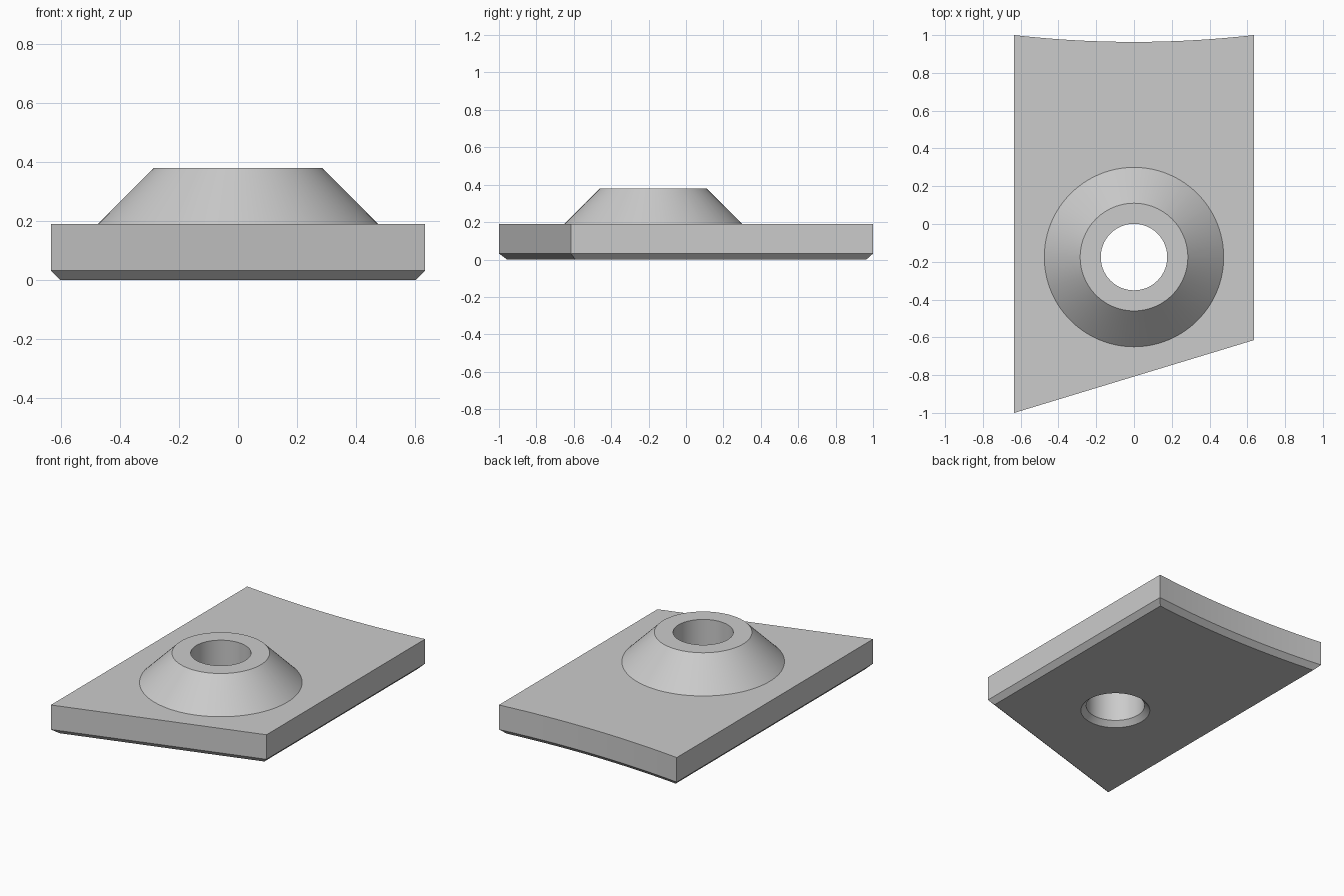
import bpy, bmesh, math
from mathutils import Vector

cube = bpy.data.objects.get("Cube")
if cube:
    bpy.data.objects.remove(cube, do_unlink=True)

HALF_W = 0.634          # half width of the plate
PLATE_TOP = 0.19
TOP = 0.38
CHAMFER = 0.032
CENTRE = Vector((0, -0.175, 0))
HOLE_R = 0.176
SEGMENTS = 96

grey = bpy.data.materials.new("light grey")
grey.use_nodes = True
colour = (0.6, 0.6, 0.6, 1)
grey.diffuse_color = colour
grey.node_tree.nodes["Principled BSDF"].inputs["Base Color"].default_value = colour


def make_object(name, bm):
    bmesh.ops.recalc_face_normals(bm, faces=bm.faces)
    mesh = bpy.data.meshes.new(name)
    bm.to_mesh(mesh)
    bm.free()
    mesh.materials.append(grey)
    obj = bpy.data.objects.new(name, mesh)
    bpy.context.collection.objects.link(obj)
    return obj


def inset(points, d):
    """Move each side of a counter-clockwise outline inwards by d."""
    result = []
    for i, p in enumerate(points):
        a = (p - points[i - 1]).normalized()
        b = (points[(i + 1) % len(points)] - p).normalized()
        na, nb = Vector((-a.y, a.x)), Vector((-b.y, b.x))
        result.append(p + (na + nb) * d / (1 + na.dot(nb)))
    return result


def loft(name, layers):
    """Solid from stacked outlines given as (points, z)."""
    bm = bmesh.new()
    rings = [[bm.verts.new((p.x, p.y, z)) for p in pts] for pts, z in layers]
    for low, high in zip(rings, rings[1:]):
        n = len(low)
        for i in range(n):
            j = (i + 1) % n
            bm.faces.new((low[i], low[j], high[j], high[i]))
    bm.faces.new(rings[0][::-1])
    bm.faces.new(rings[-1])
    return make_object(name, bm)


def circle(r):
    angles = [math.tau * i / SEGMENTS for i in range(SEGMENTS)]
    return [Vector((CENTRE.x + r * math.cos(a), CENTRE.y + r * math.sin(a))) for a in angles]


# Plate: slanted front edge, hollow curved back edge, chamfered underside
SAG = 0.036
arc_r = (HALF_W ** 2 + SAG ** 2) / (2 * SAG)
arc_angle = math.asin(HALF_W / arc_r)
outline = [Vector((-HALF_W, -1)), Vector((HALF_W, -0.615))]
for i in range(25):
    a = arc_angle * (1 - i / 12)
    outline.append(Vector((arc_r * math.sin(a), 1 - SAG + arc_r * (1 - math.cos(a)))))
plate = loft("mounting_plate", [(inset(outline, CHAMFER), 0), (outline, CHAMFER),
                                (outline, PLATE_TOP)])

# Conical boss, sunk slightly into the plate
boss = loft("conical_boss", [(circle(0.3), 0.1), (circle(0.475), PLATE_TOP),
                             (circle(0.285), TOP)])

# Through hole with a chamfered lower rim
hole = loft("hole_cutter", [(circle(HOLE_R + 2 * CHAMFER), -CHAMFER),
                            (circle(HOLE_R), CHAMFER), (circle(HOLE_R), TOP + 0.1)])

bpy.context.view_layer.objects.active = plate
for tool, operation in ((boss, "UNION"), (hole, "DIFFERENCE")):
    tool.hide_render = True
    mod = plate.modifiers.new(tool.name, "BOOLEAN")
    mod.object, mod.operation, mod.solver = tool, operation, "EXACT"
    bpy.ops.object.modifier_apply(modifier=mod.name)
    bpy.data.objects.remove(tool, do_unlink=True)

bpy.ops.object.select_all(action="DESELECT")
plate.select_set(True)
bpy.ops.object.shade_smooth_by_angle(angle=math.radians(25))
